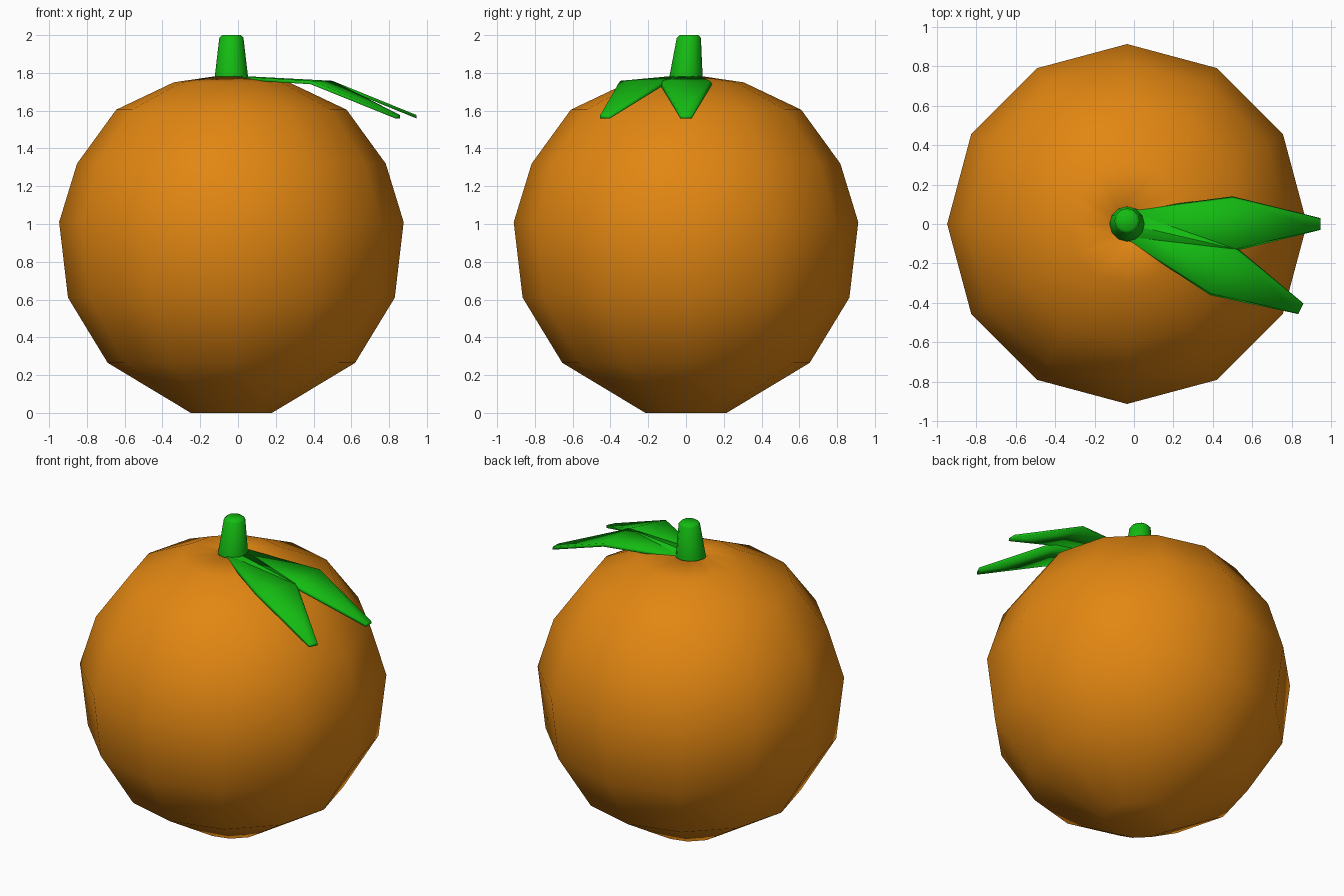
import bpy, bmesh, math
from mathutils import Matrix, Vector

if "Cube" in bpy.data.objects:
    bpy.data.objects.remove(bpy.data.objects["Cube"])

CX = -0.035  # fruit axis


def material(name, rgb):
    m = bpy.data.materials.new(name)
    m.diffuse_color = (*rgb, 1)
    m.use_nodes = True
    m.node_tree.nodes["Principled BSDF"].inputs["Base Color"].default_value = m.diffuse_color
    return m


ORANGE = material("orange_skin", (0.76, 0.24, 0.006))
GREEN = material("leaf_green", (0.007, 0.5, 0.006))


def loft(name, rings, mat):
    """Skin a list of closed rings, cap both ends, shade smooth."""
    bm = bmesh.new()
    loops = [[bm.verts.new(p) for p in ring] for ring in rings]
    n = len(loops[0])
    for a, b in zip(loops, loops[1:]):
        for i in range(n):
            j = (i + 1) % n
            bm.faces.new((a[i], a[j], b[j], b[i]))
    bm.faces.new(loops[0][::-1])
    bm.faces.new(loops[-1])
    bmesh.ops.recalc_face_normals(bm, faces=bm.faces)
    for f in bm.faces:
        f.smooth = True
    me = bpy.data.meshes.new(name)
    bm.to_mesh(me)
    bm.free()
    me.materials.append(mat)
    ob = bpy.data.objects.new(name, me)
    bpy.context.collection.objects.link(ob)
    return ob


def circle(r, z, n=12, y=0.0):
    return [(CX + r * math.cos(math.tau * i / n), y + r * math.sin(math.tau * i / n), z)
            for i in range(n)]


# Fruit: twelve-sided lathe with a small dimple under the stem
profile = [(0.215, 0), (0.655, 0.265), (0.865, 0.61), (0.912, 1.01), (0.817, 1.32),
           (0.61, 1.605), (0.305, 1.75), (0.1, 1.78), (0.05, 1.72)]
loft("fruit", [circle(r, z) for r, z in profile], ORANGE)

# Stem: tapered, leaning slightly back, with a bevelled top
stem = [(0.09, 1.72, 0), (0.088, 1.78, 0), (0.064, 1.985, 0.015), (0.05, 2.0, 0.015)]
loft("stem", [circle(r, z, 12, y) for r, z, y in stem], GREEN)

# Leaves: thin diamond blades drooping outwards, (distance, half width, top height)
blade = [(0.0, 0.07, 1.785), (0.535, 0.14, 1.758), (0.98, 0.03, 1.577)]
T = 0.018
for name, angle in (("leaf_right", 0), ("leaf_front", -26)):
    spin = Matrix.Translation((CX, 0, 0)) @ Matrix.Rotation(math.radians(angle), 4, 'Z')
    rings = [[spin @ Vector(p) for p in ((d, -w, z - T), (d, w, z - T),
                                         (d, w * 0.9, z), (d, -w * 0.9, z))]
             for d, w, z in blade]
    loft(name, rings, GREEN)
